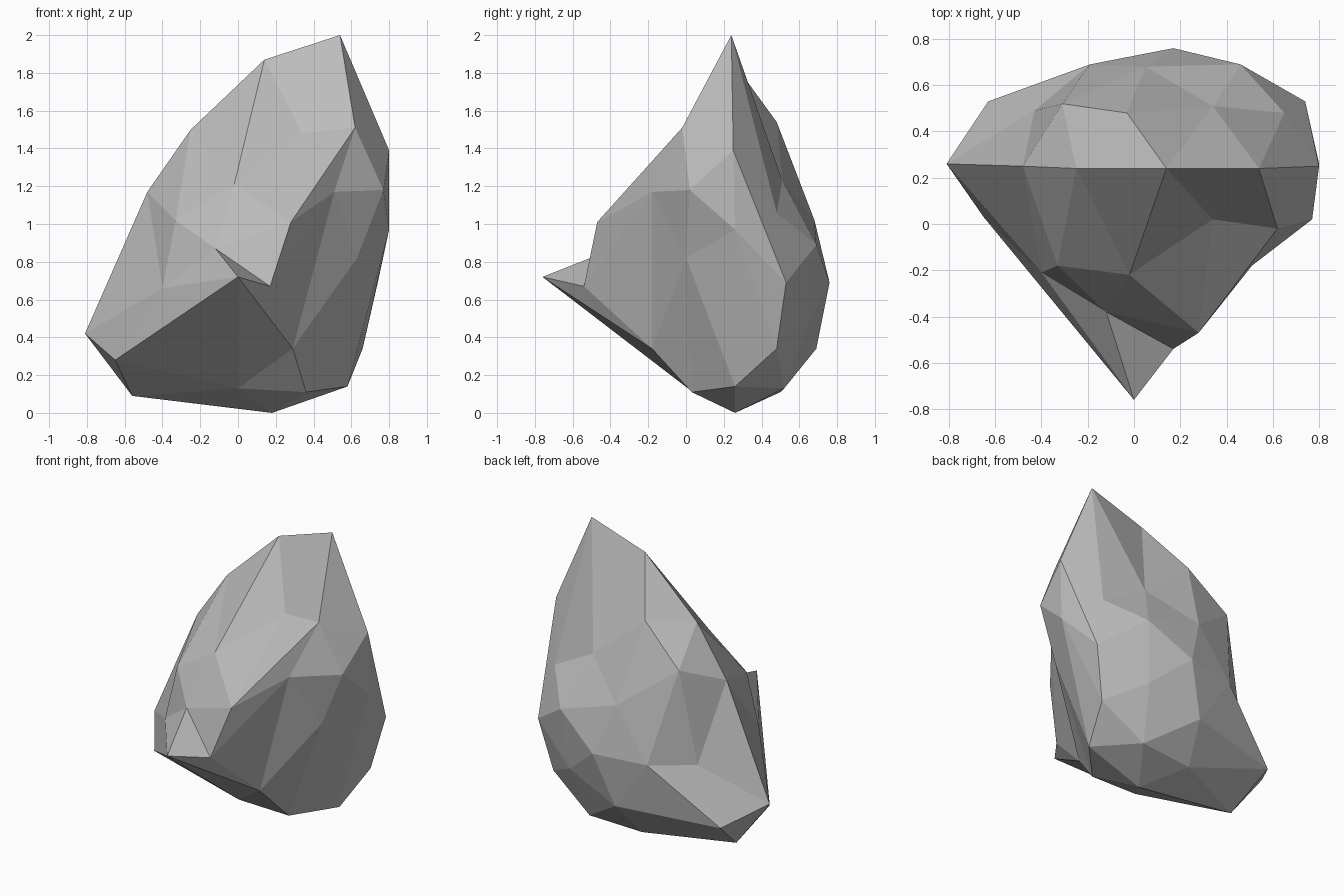
import bpy
import bmesh
from math import sin, cos, radians
from mathutils import Vector

default_cube = bpy.data.objects.get("Cube")
if default_cube:
    bpy.data.objects.remove(default_cube, do_unlink=True)

# The boulder is a geodesic ball whose axis runs front to back.
# Each contour lists where that ring of the ball is pushed to,
# clockwise from the top, as (x, y, z) in hundredths of a unit.
FRONT_PEAK = [(17, -54, 67)]
FRONT_INNER = [(28, -47, 101), (51, -18, 117), (29, -18, 34), (0, -76, 72), (-12, -38, 87)]
FRONT_OUTER = [(34, 2, 148), (62, -2, 151), (77, 2, 118), (63, 0, 82), (36, 3, 11),
               (0, 1, 13), (-65, 3, 28), (-40, -21, 66), (-33, -18, 102), (-2, -22, 121)]
MIDDLE = [(54, 24, 200), (80, 25, 139), (80, 26, 97), (58, 26, 14), (18, 26, 0),
          (-56, 26, 9), (-81, 26, 42), (-48, 25, 117), (-25, 24, 150), (14, 24, 187)]
BACK_OUTER = [(34, 51, 123), (65, 48, 106), (74, 53, 69), (66, 48, 34), (36, 52, 13),
              (-2, 50, 11), (-63, 53, 31), (-43, 49, 67), (-31, 52, 129), (-3, 48, 154)]
BACK_INNER = [(46, 69, 89), (42, 65, 48), (5, 69, 34), (-19, 69, 68), (5, 68, 102)]
BACK_PEAK = [(17, 76, 69)]

# Latitudes of a geodesic ball: inner ring, edge midpoints and corners of the outer ring
INNER, MIDPOINT, CORNER = 31.72, 58.28, 63.43


def ball_direction(latitude, turn):
    """Unit vector at an angle from the front axis, turned clockwise from the top."""
    tilt, spin = radians(latitude), radians(turn)
    return Vector((sin(tilt) * sin(spin), -cos(tilt), sin(tilt) * cos(spin)))


def add_ring(bm, targets, contour, latitudes, start=0):
    """Add a ring of ball vertices and remember where each will be moved."""
    step = 360 / len(contour)
    for index, point in enumerate(contour):
        latitude = latitudes[index % len(latitudes)]
        vertex = bm.verts.new(ball_direction(latitude, start + step * index))
        targets[vertex] = Vector(point) / 100


def make_material(name, colour):
    material = bpy.data.materials.new(name)
    material.use_nodes = True
    material.diffuse_color = colour
    shader = next(n for n in material.node_tree.nodes if n.type == "BSDF_PRINCIPLED")
    shader.inputs["Base Color"].default_value = colour
    shader.inputs["Roughness"].default_value = 0.9
    return material


def build_boulder():
    bm = bmesh.new()
    targets = {}

    # Rings from the front peak to the back peak
    add_ring(bm, targets, FRONT_PEAK, [0])
    add_ring(bm, targets, FRONT_INNER, [INNER])
    add_ring(bm, targets, FRONT_OUTER, [CORNER, MIDPOINT])
    add_ring(bm, targets, MIDDLE, [90], start=18)
    add_ring(bm, targets, BACK_OUTER, [180 - MIDPOINT, 180 - CORNER])
    add_ring(bm, targets, BACK_INNER, [180 - INNER], start=36)
    add_ring(bm, targets, BACK_PEAK, [180])

    # Skin the ball with triangular facets, then push it into the rock shape
    bmesh.ops.convex_hull(bm, input=list(bm.verts))
    for vertex, target in targets.items():
        vertex.co = target
    bmesh.ops.recalc_face_normals(bm, faces=list(bm.faces))

    mesh = bpy.data.meshes.new("boulder")
    bm.to_mesh(mesh)
    bm.free()
    mesh.materials.append(make_material("stone grey", (0.5, 0.5, 0.5, 1)))
    boulder = bpy.data.objects.new("boulder", mesh)
    bpy.context.collection.objects.link(boulder)
    return boulder


build_boulder()
